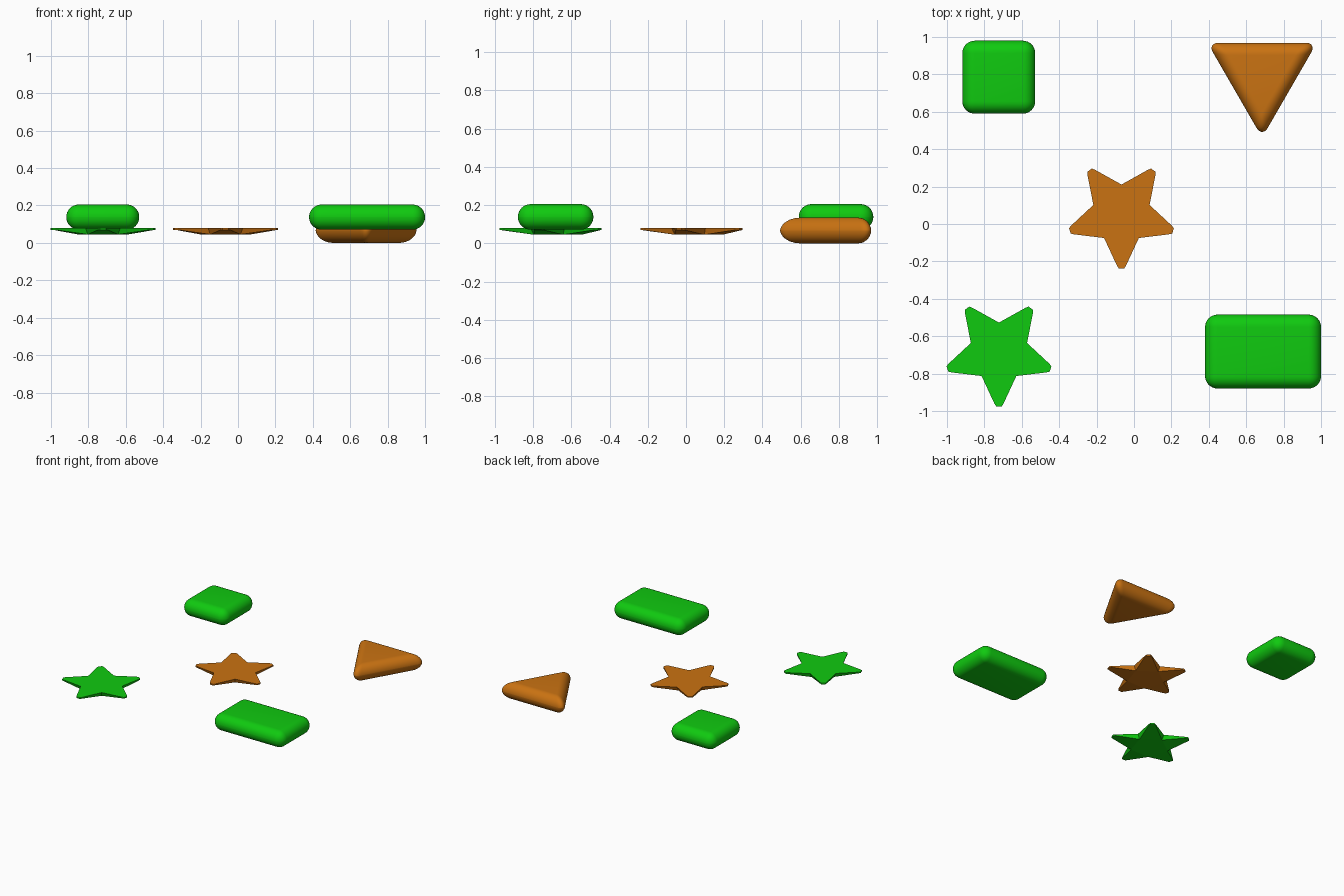
import bpy
import bmesh
from math import pi, sin, cos, radians
from mathutils import Vector

if "Cube" in bpy.data.objects:
    bpy.data.objects.remove(bpy.data.objects["Cube"], do_unlink=True)


def make_material(name, color):
    mat = bpy.data.materials.new(name)
    mat.use_nodes = True
    mat.diffuse_color = color
    mat.node_tree.nodes["Principled BSDF"].inputs["Base Color"].default_value = color
    return mat


green = make_material("bright green", (0.005, 0.59, 0.005, 1))
orange = make_material("burnt orange", (0.59, 0.17, 0.006, 1))


def add_object(name, bm, location, mat):
    bmesh.ops.recalc_face_normals(bm, faces=bm.faces)
    mesh = bpy.data.meshes.new(name)
    bm.to_mesh(mesh)
    bm.free()
    mesh.materials.append(mat)
    obj = bpy.data.objects.new(name, mesh)
    bpy.context.collection.objects.link(obj)
    obj.location = location
    return obj


def cushion(name, outline, location, mat, height=0.134, bevel=0.0665):
    """Prism on an outline with every edge fully rounded."""
    bm = bmesh.new()
    low = [bm.verts.new((x, y, -height / 2)) for x, y in outline]
    base = bm.faces.new(low)
    top = bmesh.ops.extrude_face_region(bm, geom=[base])
    moved = [g for g in top["geom"] if isinstance(g, bmesh.types.BMVert)]
    bmesh.ops.translate(bm, verts=moved, vec=(0, 0, height))
    obj = add_object(name, bm, location, mat)
    mod = obj.modifiers.new("rounding", "BEVEL")
    mod.width = bevel
    mod.segments = 8
    mod.limit_method = "NONE"
    obj.data.shade_smooth()


def box_outline(width, depth):
    w, d = width / 2, depth / 2
    return [(-w, -d), (w, -d), (w, d), (-w, d)]


def star(name, location, mat):
    """Flat-topped star whose underside slopes from thin tips to a deep middle."""
    bm = bmesh.new()
    upper, lower, core = [], [], []
    for i in range(5):
        angle = -pi / 2 + i * 2 * pi / 5
        out = Vector((cos(angle), sin(angle), 0))
        side = Vector((-sin(angle), cos(angle), 0))
        # blunt tip
        for along, across in ((0.274, -0.025), (0.29, -0.015), (0.29, 0.015), (0.274, 0.025)):
            p = out * along + side * across
            upper.append(bm.verts.new(p))
            lower.append(bm.verts.new(p - Vector((0, 0, 0.01))))
        # valley between two arms
        valley = angle + radians(36)
        direction = Vector((cos(valley), sin(valley), 0))
        upper.append(bm.verts.new(direction * 0.158))
        v = bm.verts.new(direction * 0.138 - Vector((0, 0, 0.035)))
        lower.append(v)
        core.append(v)
    bm.faces.new(upper)
    bm.faces.new(core)
    n = len(upper)
    for i in range(n):
        j = (i + 1) % n
        bm.faces.new((upper[i], upper[j], lower[j], lower[i]))
    # sloped underside of each arm
    for i in range(5):
        bm.faces.new([core[i - 1]] + lower[5 * i:5 * i + 5])
    add_object(name, bm, location, mat)


# Rounded blocks
cushion("square_block", box_outline(0.39, 0.39), (-0.723, 0.785, 0.138), green)
cushion("rectangle_block", box_outline(0.62, 0.395), (0.69, -0.682, 0.138), green)
triangle = [(0.338 * cos(a), 0.338 * sin(a)) for a in (radians(d) for d in (-90, 30, 150))]
cushion("triangle_block", triangle, (0.685, 0.80, 0.067), orange)

# Stars
star("center_star", (-0.067, 0.053, 0.08), orange)
star("corner_star", (-0.722, -0.685, 0.08), green)
